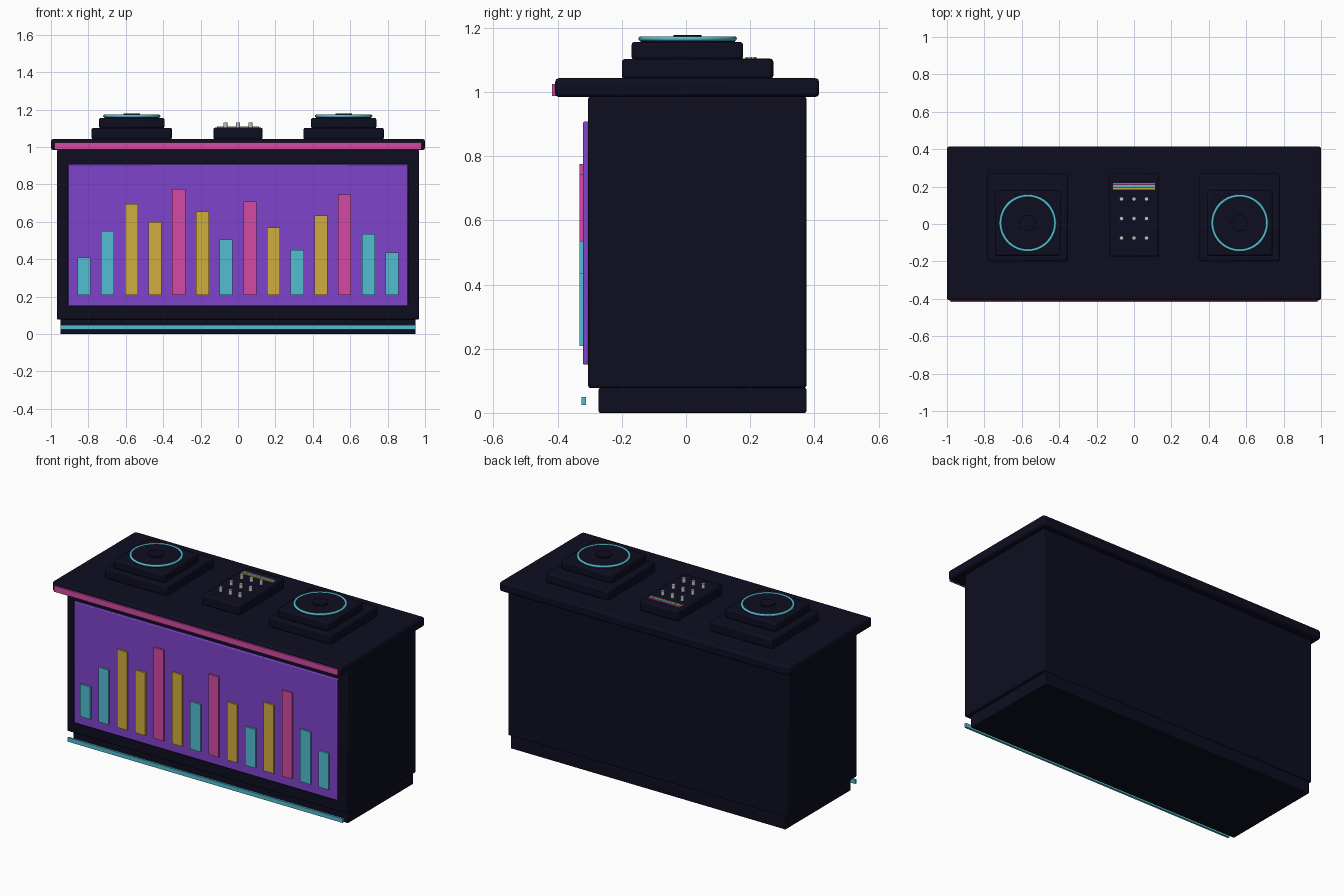
import bpy, math

if "Cube" in bpy.data.objects:
    bpy.data.objects.remove(bpy.data.objects["Cube"])


def mat(name, r, g, b):
    m = bpy.data.materials.new(name)
    lin = [(c / 255 / 12.92 if c < 11 else ((c / 255 + 0.055) / 1.055) ** 2.4) for c in (r, g, b)]
    m.diffuse_color = (*lin, 1)
    m.use_nodes = True
    m.node_tree.nodes["Principled BSDF"].inputs["Base Color"].default_value = m.diffuse_color
    return m


NAVY = mat("dark navy", 13, 13, 32)
PURPLE = mat("purple", 128, 68, 204)
PINK = mat("pink", 212, 74, 164)
CYAN = mat("cyan", 82, 190, 210)
GOLD = mat("gold", 208, 174, 62)
GREY = mat("light grey", 195, 195, 200)


def finish(o, name, m):
    o.name = name
    o.data.materials.append(m)
    return o


def box(name, x, y, z, m, bevel=0.0):
    """Box from (min, max) ranges with optional rounded edges."""
    bpy.ops.mesh.primitive_cube_add(size=1, location=[sum(r) / 2 for r in (x, y, z)])
    o = finish(bpy.context.object, name, m)
    o.scale = [r[1] - r[0] for r in (x, y, z)]
    bpy.ops.object.transform_apply(location=False, rotation=False, scale=True)
    if bevel:
        b = o.modifiers.new("rounded edges", 'BEVEL')
        b.width, b.segments = bevel, 2
        bpy.ops.object.shade_smooth_by_angle(angle=math.radians(35))
    return o


def cylinder(name, x, y, z, radius, m, sides=48):
    bpy.ops.mesh.primitive_cylinder_add(vertices=sides, radius=radius, depth=z[1] - z[0],
                                        location=(x, y, sum(z) / 2))
    finish(bpy.context.object, name, m)
    bpy.ops.object.shade_smooth_by_angle(angle=math.radians(35))


# Booth: plinth, body, counter
box("plinth", (-0.95, 0.95), (-0.272, 0.375), (0, 0.078), NAVY, 0.005)
box("body", (-0.968, 0.968), (-0.305, 0.375), (0.077, 0.986), NAVY, 0.008)
box("counter", (-1, 1), (-0.408, 0.415), (0.984, 1.043), NAVY, 0.012)

# Glowing strips
box("counter_strip", (-0.98, 0.98), (-0.418, -0.404), (0.988, 1.024), PINK)
box("plinth_strip", (-0.95, 0.95), (-0.325, -0.312), (0.024, 0.049), CYAN)

# Front screen with equaliser bars
box("screen", (-0.91, 0.91), (-0.321, -0.303), (0.15, 0.908), PURPLE, 0.005)
tops = [.41, .55, .695, .60, .775, .655, .505, .71, .57, .45, .635, .745, .535, .435]
bar_colors = {"C": CYAN, "G": GOLD, "P": PINK}
for i, (top, c) in enumerate(zip(tops, "CCGGPGCPGCGPCC")):
    cx = (i - 6.5) * 0.1267
    box(f"equaliser_bar_{i + 1}", (cx - 0.035, cx + 0.035), (-0.332, -0.318), (0.208, top),
        bar_colors[c])

# Two turntables
for side, cx in (("left", -0.568), ("right", 0.565)):
    box(f"deck_base_{side}", (cx - 0.215, cx + 0.215), (-0.2, 0.27), (1.04, 1.103), NAVY, 0.01)
    box(f"deck_top_{side}", (cx - 0.175, cx + 0.175), (-0.17, 0.178), (1.1, 1.156), NAVY, 0.01)
    cylinder(f"platter_{side}", cx, 0.005, (1.15, 1.168), 0.147, NAVY)
    cylinder(f"record_label_{side}", cx, 0.005, (1.16, 1.178), 0.044, NAVY, 32)
    bpy.ops.mesh.primitive_torus_add(major_segments=64, minor_segments=10, major_radius=0.146,
                                     minor_radius=0.0075, location=(cx, 0.005, 1.166))
    finish(bpy.context.object, f"platter_ring_{side}", CYAN)
    bpy.ops.object.shade_smooth()

# Mixer with knobs and level stripes
box("mixer", (-0.132, 0.132), (-0.175, 0.272), (1.04, 1.104), NAVY, 0.01)
for x in (-0.067, 0, 0.067):
    for y in (-0.075, 0.029, 0.133):
        cylinder("mixer_knob", x, y, (1.1, 1.13), 0.011, GREY, 16)
for y, m in ((0.19, GOLD), (0.2025, CYAN), (0.215, PINK)):
    box("level_stripe", (-0.112, 0.112), (y - 0.005, y + 0.005), (1.1, 1.109), m)
